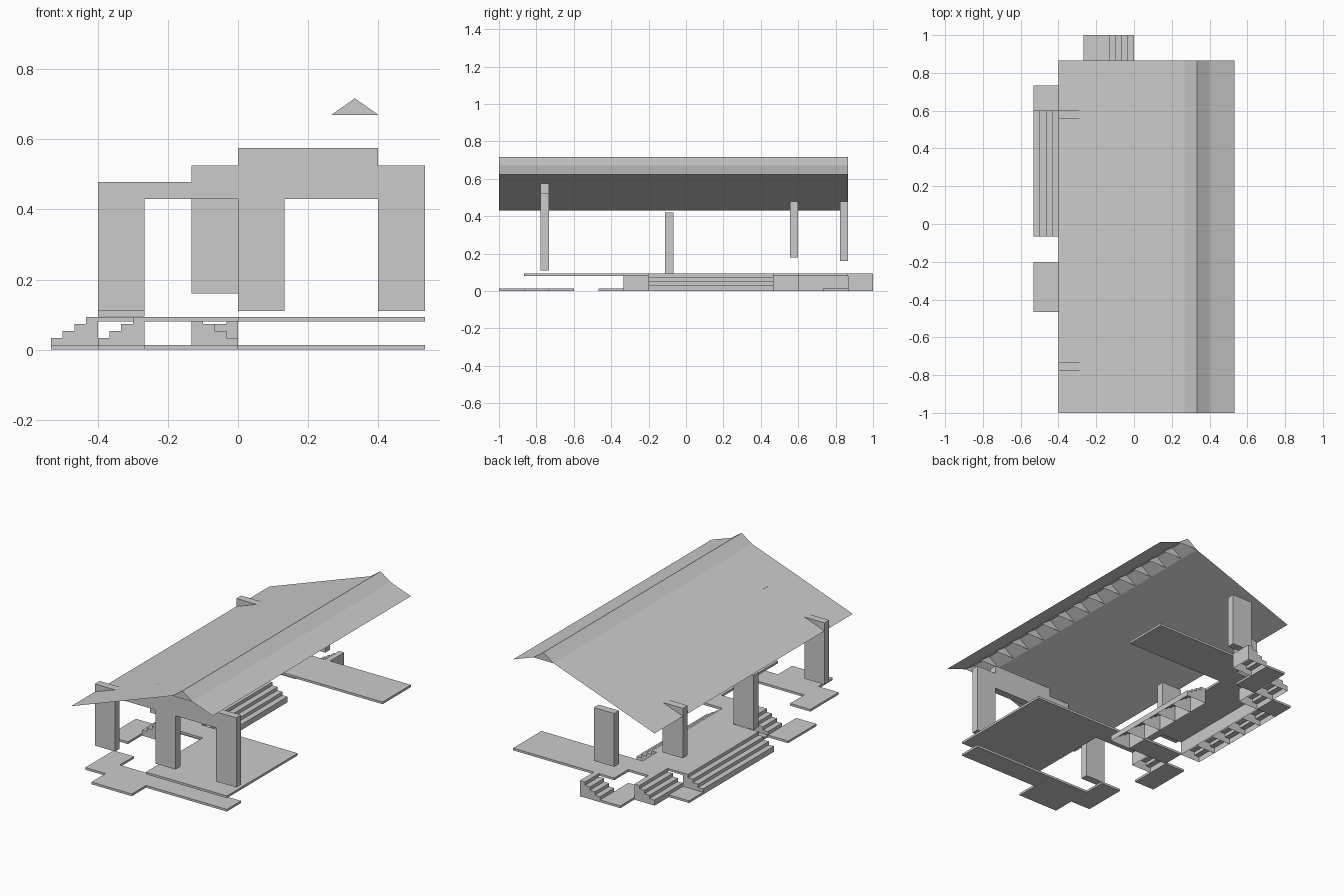
import bpy, bmesh

if "Cube" in bpy.data.objects:
    bpy.data.objects.remove(bpy.data.objects["Cube"])

C = 2 / 15                      # plan module
T = C / 3                       # wall thickness
X = lambda i: -4 * C + i * C    # grid column -> x
Y = lambda j: -1 + j * C        # grid row -> y


def finish(name, bm):
    bmesh.ops.remove_doubles(bm, verts=bm.verts, dist=1e-5)
    mesh = bpy.data.meshes.new(name)
    bm.to_mesh(mesh)
    bm.free()
    obj = bpy.data.objects.new(name, mesh)
    bpy.context.collection.objects.link(obj)
    return obj


def face(bm, pts):
    bm.faces.new([bm.verts.new(p) for p in pts])


def box(name, x0, y0, z0, x1, y1, z1):
    bm = bmesh.new()
    bmesh.ops.create_cube(bm, size=1)
    for v in bm.verts:
        v.co = ((x0, x1)[v.co.x > 0], (y0, y1)[v.co.y > 0], (z0, z1)[v.co.z > 0])
    return finish(name, bm)


def slab(name, z, i0, j0, i1, j1):
    box(name, X(i0), Y(j0), z, X(i1), Y(j1), z + C / 10)


def stairs(name, i, j0, j1, rise=1):
    """Hollow stair modules with closed cheeks, climbing to +x (rise=1) or -x."""
    bm = bmesh.new()
    base = X(i) if rise > 0 else X(i + 1)
    prof = [(0, 0)]
    for s in range(4):
        h = C * (0.25 + 0.15 * s)
        prof += [(s * C / 4, h), ((s + 1) * C / 4, h)]
    prof.append((C, 0))
    prof = [(base + rise * a, z) for a, z in prof]
    for j in range(j0, j1):
        for y in (Y(j), Y(j + 1)):
            face(bm, [(x, y, z) for x, z in prof])
        for (xa, za), (xb, zb) in zip(prof, prof[1:]):
            face(bm, [(xa, Y(j), za), (xb, Y(j), zb), (xb, Y(j + 1), zb), (xa, Y(j + 1), za)])
    bmesh.ops.recalc_face_normals(bm, faces=bm.faces)
    return finish(name, bm)


# Ground tiles
for n, r in enumerate([(1, 1, 8, 2), (1, 2, 2, 3), (2, 0, 4, 1), (0, 4, 1, 6),
                       (1, 6, 3, 7), (0, 12, 1, 13), (2, 13, 3, 15)]):
    slab(f"ground_tile_{n}", 0, *r)

# Raised floors
for n, r in enumerate([(4, 1, 8, 6), (2, 5, 4, 6), (2, 6, 3, 7), (1, 7, 3, 12),
                       (2, 12, 8, 13), (3, 13, 8, 14)]):
    slab(f"raised_floor_{n}", 0.08, *r)

# Stairs
stairs("wide_west_stairs", 0, 7, 12)
stairs("north_west_stairs", 1, 12, 14)
stairs("south_west_stairs", 1, 5, 6)
stairs("inner_stairs", 3, 6, 11, -1)
stairs("back_stairs", 3, 14, 15)

# Columns: grid column, grid row of the back face, bottom, top
for name, i, j, z0, z1 in [("front_left_column", 1, 2, 0.11, 0.478),
                           ("front_middle_column", 4, 2, 0.11, 0.575),
                           ("front_right_column", 7, 2, 0.11, 0.525),
                           ("centre_column", 1, 7, 0.095, 0.42),
                           ("rear_left_column", 1, 12, 0.18, 0.478),
                           ("back_column", 3, 14, 0.16, 0.478)]:
    box(name, X(i), Y(j) - T, z0, X(i + 1), Y(j), z1)

# Lintels of the front wall
for n, (i0, i1, z1) in enumerate([(2, 3, 0.478), (3, 4, 0.525), (5, 7, 0.575)]):
    box(f"front_lintel_{n}", X(i0), Y(2) - T, 0.43, X(i1), Y(2), z1)

# Roof sheets and ridge cap with a triangular rib at every module
bm = bmesh.new()
prof = [(X(1), 0.43), (X(6), 0.67), (X(6.5), 0.717), (X(7), 0.67), (X(8), 0.622)]
for (xa, za), (xb, zb) in zip(prof, prof[1:]):
    face(bm, [(xa, Y(0), za), (xb, Y(0), zb), (xb, Y(14), zb), (xa, Y(14), za)])
finish("roof", bm)
bm = bmesh.new()
for j in range(15):
    face(bm, [(x, Y(j), z) for x, z in prof[1:4]])
finish("ridge_ribs", bm)
